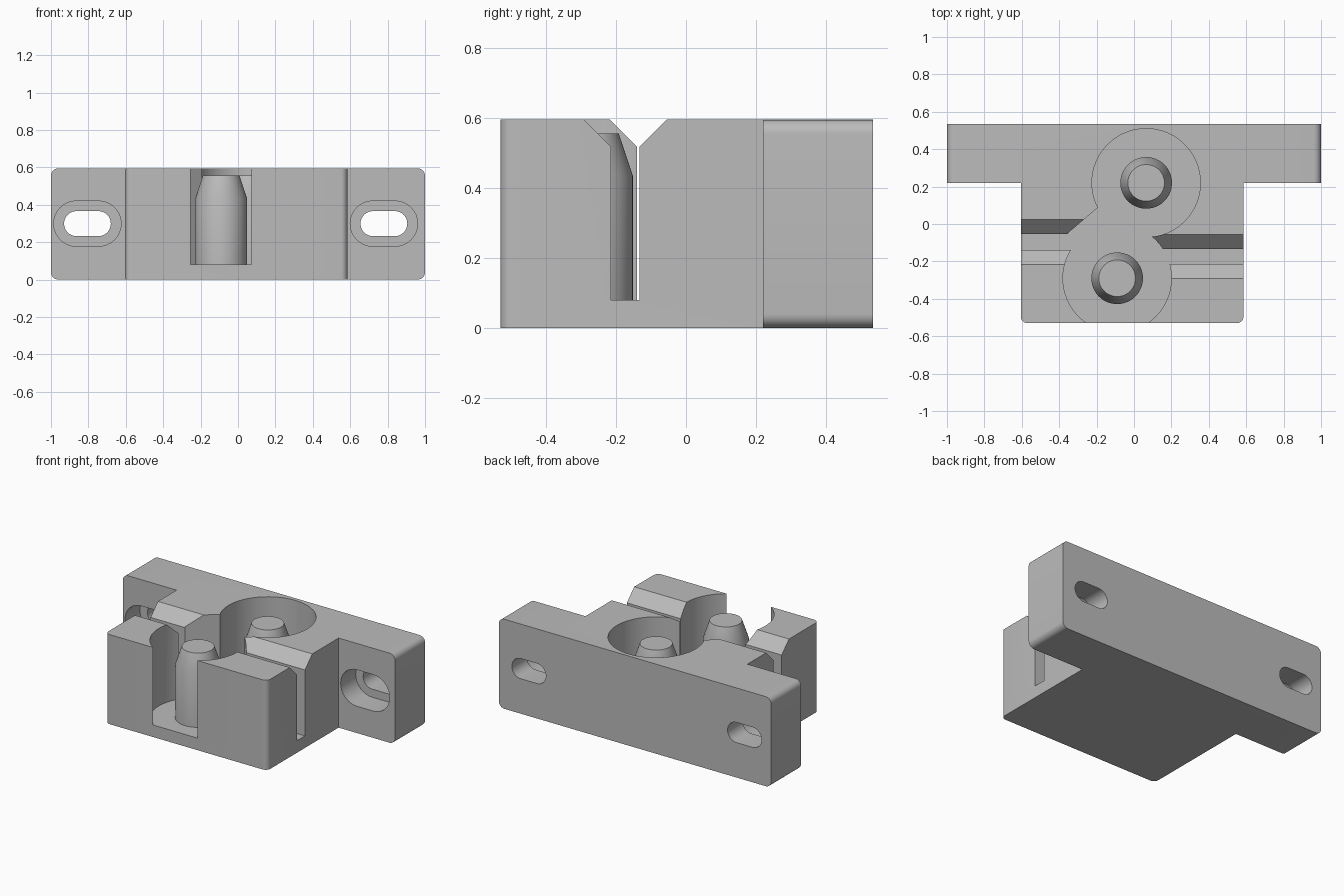
import bpy
import bmesh
from math import cos, sin, pi, radians
from mathutils import Vector

cube = bpy.data.objects.get("Cube")
if cube:
    bpy.data.objects.remove(cube, do_unlink=True)

HEIGHT, FLOOR = 0.595, 0.08
FRONT, BACK, PLATE_FRONT = -0.53, 0.535, 0.22
POCKET_R = 0.29
PEGS = {"back": (0.065, 0.22), "front": (-0.09, -0.29)}

grey = bpy.data.materials.new("grey plastic")
grey.use_nodes = True
colour = (0.5, 0.5, 0.5, 1)
grey.diffuse_color = colour
grey.node_tree.nodes["Principled BSDF"].inputs["Base Color"].default_value = colour


def prism(name, points, axis, start, end):
    """Extrude a 2D outline along an axis; outline uses the other two in order."""
    def place(p, d):
        c = list(p)
        c.insert(axis, d)
        return c
    bm = bmesh.new()
    face = bm.faces.new([bm.verts.new(place(p, start)) for p in points])
    ext = bmesh.ops.extrude_face_region(bm, geom=[face])
    move = Vector((0, 0, 0))
    move[axis] = end - start
    bmesh.ops.translate(bm, vec=move,
                        verts=[v for v in ext["geom"] if isinstance(v, bmesh.types.BMVert)])
    bmesh.ops.recalc_face_normals(bm, faces=bm.faces)
    mesh = bpy.data.meshes.new(name)
    bm.to_mesh(mesh)
    bm.free()
    mesh.materials.append(grey)
    obj = bpy.data.objects.new(name, mesh)
    bpy.context.collection.objects.link(obj)
    return obj


def rounded(x0, x1, y0, y1, r, steps=8):
    """Rectangle outline with rounded corners; a slot when r is half its height."""
    corners = [(x1 - r, y1 - r), (x0 + r, y1 - r), (x0 + r, y0 + r), (x1 - r, y0 + r)]
    return [(cx + r * cos(pi / 2 * (q + i / steps)), cy + r * sin(pi / 2 * (q + i / steps)))
            for q, (cx, cy) in enumerate(corners) for i in range(steps + 1)]


def circle(cx, cy, r, n=64):
    return [(cx + r * cos(2 * pi * i / n), cy + r * sin(2 * pi * i / n)) for i in range(n)]


def combine(target, tool, operation):
    """Apply a boolean and discard the tool."""
    mod = target.modifiers.new("cut", "BOOLEAN")
    mod.operation, mod.solver, mod.object = operation, "EXACT", tool
    bpy.context.view_layer.objects.active = target
    bpy.ops.object.modifier_apply(modifier=mod.name)
    bpy.data.objects.remove(tool, do_unlink=True)


def smooth(obj):
    bpy.ops.object.select_all(action="DESELECT")
    obj.select_set(True)
    bpy.context.view_layer.objects.active = obj
    bpy.ops.object.shade_smooth_by_angle(angle=radians(25))


# Mounting plate joined to the front block
body = prism("bracket_body", rounded(-1, 1, 0, HEIGHT, 0.04), 1, PLATE_FRONT, BACK)
block_outline = rounded(-0.605, 0.585, FRONT, 0.4, 0.035)
combine(body, prism("block", block_outline, 2, 0, HEIGHT), "UNION")

# Round pockets around the pegs
for cx, cy in PEGS.values():
    combine(body, prism("pocket", circle(cx, cy, POCKET_R), 2, FLOOR, 0.8), "DIFFERENCE")

# Slanted passage from the left channel into the back pocket
passage = [(-0.185, 0.095), (-0.355, -0.05), (-0.31, -0.14), (-0.1, -0.1), (-0.1, 0.095)]
combine(body, prism("passage", passage, 2, FLOOR, 0.8), "DIFFERENCE")


# Side channels with a flared mouth
def channel(y0, y1, x0, x1):
    flare, mouth, top = 0.18, 0.518, 0.698
    outline = [(y0, FLOOR), (y1, FLOOR), (y1, mouth), (y1 + flare, top),
               (y0 - flare, top), (y0, mouth)]
    combine(body, prism("channel", outline, 0, x0, x1), "DIFFERENCE")


channel(-0.14, -0.053, -0.8, -0.2)
channel(-0.215, -0.133, 0.0, 0.8)

# Screw slots with a wider recess on the front of each ear
for x in (-0.805, 0.78):
    hole = rounded(x - 0.125, x + 0.125, 0.232, 0.366, 0.0665)
    recess = rounded(x - 0.18, x + 0.18, 0.178, 0.42, 0.1205)
    combine(body, prism("hole", hole, 1, 0.1, 0.7), "DIFFERENCE")
    combine(body, prism("recess", recess, 1, 0.1, 0.378), "DIFFERENCE")
smooth(body)

# Pegs: straight shaft with a tapered tip
for name, (cx, cy) in PEGS.items():
    peg = prism(name + "_peg", circle(cx, cy, 0.138), 2, FLOOR - 0.01, 0.435)
    bm = bmesh.new()
    bm.from_mesh(peg.data)
    cap = max(bm.faces, key=lambda f: f.calc_center_median().z)
    ext = bmesh.ops.extrude_face_region(bm, geom=[cap])
    bmesh.ops.delete(bm, geom=[cap], context="FACES_ONLY")
    for v in ext["geom"]:
        if isinstance(v, bmesh.types.BMVert):
            v.co = (cx + (v.co.x - cx) * 0.71, cy + (v.co.y - cy) * 0.71, 0.555)
    bmesh.ops.recalc_face_normals(bm, faces=bm.faces)
    bm.to_mesh(peg.data)
    bm.free()
    smooth(peg)
